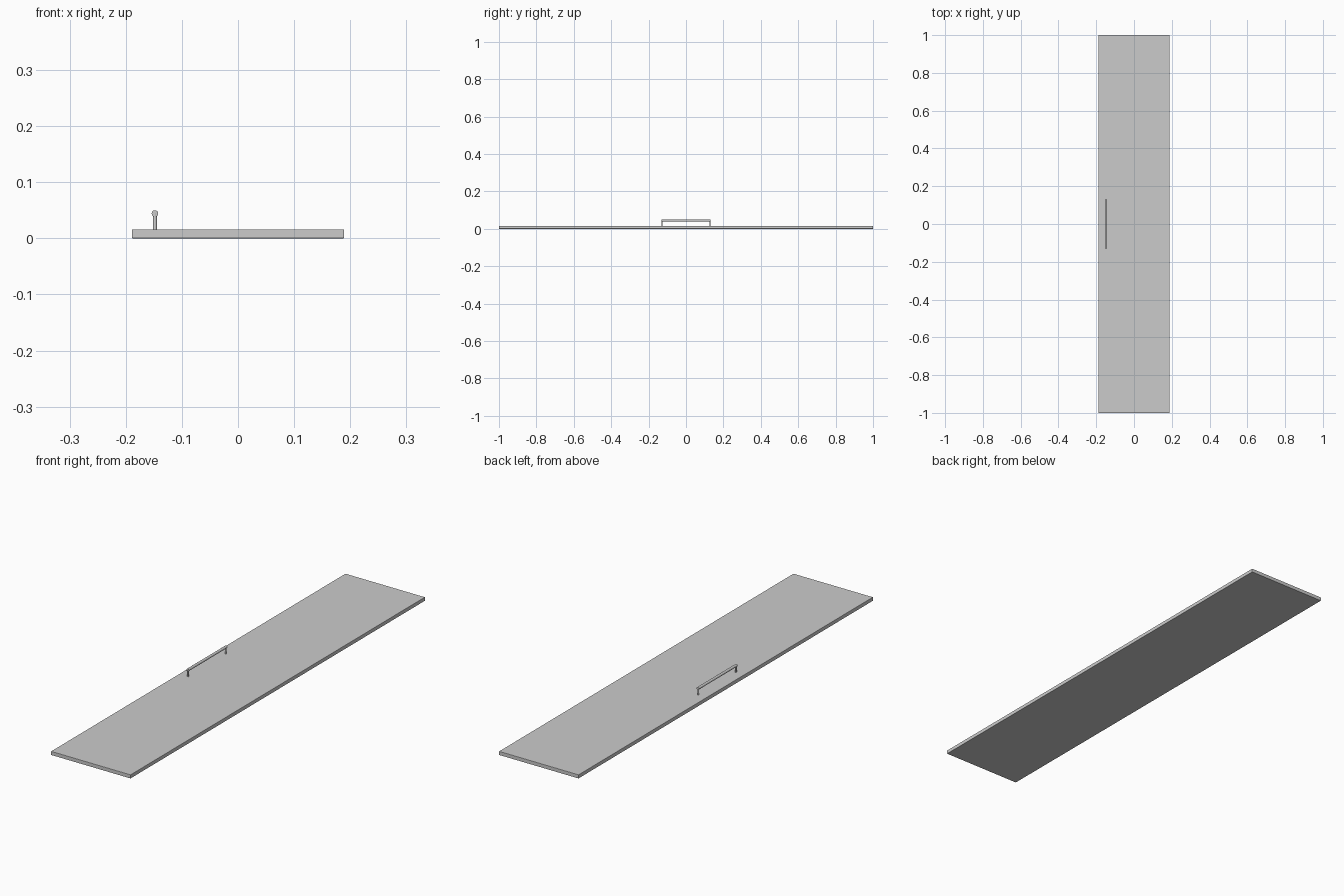
import bpy, math

if "Cube" in bpy.data.objects:
    bpy.data.objects.remove(bpy.data.objects["Cube"])

HANDLE_X = -0.148
TOP = 0.016


def cylinder(name, radius, depth, location, rotation=(0, 0, 0)):
    bpy.ops.mesh.primitive_cylinder_add(vertices=24, radius=radius, depth=depth,
                                        location=location, rotation=rotation)
    ob = bpy.context.object
    ob.name = name
    bpy.ops.object.shade_smooth_by_angle(angle=math.radians(40))
    return ob


# Flat door panel with slightly eased edges
bpy.ops.mesh.primitive_cube_add(size=1, location=(0, 0, TOP / 2))
panel = bpy.context.object
panel.name = "door_panel"
panel.scale = (0.378, 2.0, TOP)
bpy.ops.object.transform_apply(location=False, rotation=False, scale=True)
bevel = panel.modifiers.new("eased_edges", 'BEVEL')
bevel.width = 0.001
bevel.segments = 2

# Round grip bar running along the panel
cylinder("handle_bar", 0.0058, 0.262, (HANDLE_X, 0, 0.0442), (math.pi / 2, 0, 0))

# Two thin posts carrying the bar at its ends
for side, label in ((-1, "front"), (1, "back")):
    z0, z1 = TOP - 0.002, 0.045
    cylinder(f"handle_post_{label}", 0.0036, z1 - z0,
             (HANDLE_X, side * 0.128, (z0 + z1) / 2))
